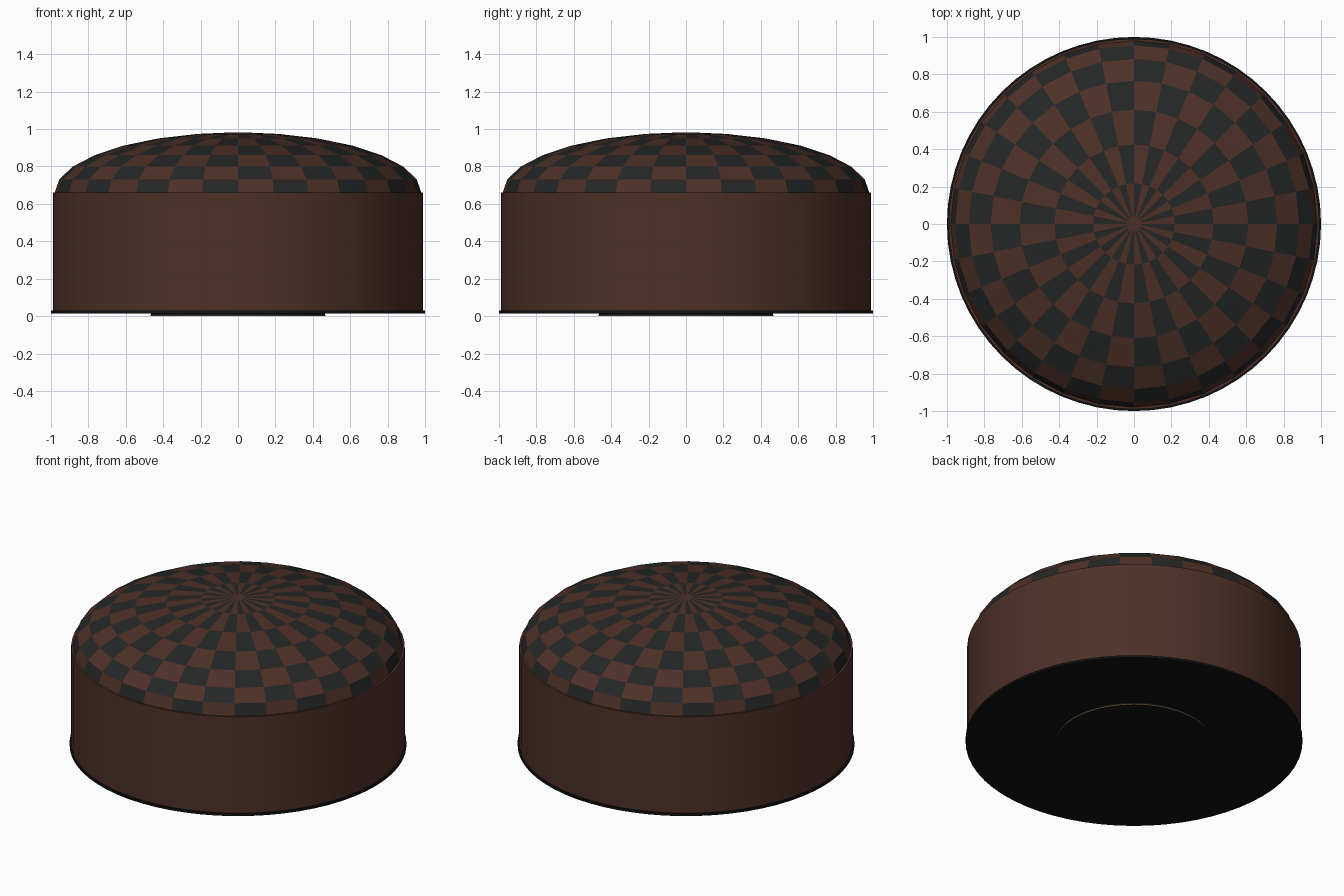
import bpy
import bmesh
from math import sin, cos, pi

SECTORS, ROWS = 32, 7
DOME_R, DOME_H, DOME_Z = 0.98, 0.322, 0.66
CAP_R = 0.04

cube = bpy.data.objects.get("Cube")
if cube:
    bpy.data.objects.remove(cube, do_unlink=True)


def material(name, r, g, b):
    m = bpy.data.materials.new(name)
    m.use_nodes = True
    m.diffuse_color = (r, g, b, 1)
    m.node_tree.nodes["Principled BSDF"].inputs["Base Color"].default_value = (r, g, b, 1)
    return m


brown = material("brown leather", 0.075, 0.03, 0.02)
charcoal = material("charcoal leather", 0.018, 0.019, 0.019)
gold = material("gold thread", 0.34, 0.22, 0.075)
black = material("black base", 0.006, 0.006, 0.006)


def disc(name, radius, z0, z1, mat, sides=64):
    """Upright cylinder between two heights."""
    bpy.ops.mesh.primitive_cylinder_add(vertices=sides, radius=radius, depth=z1 - z0,
                                        location=(0, 0, (z0 + z1) / 2))
    ob = bpy.context.object
    ob.name = name
    ob.data.materials.append(mat)
    bpy.ops.object.shade_smooth_by_angle()
    return ob


# Base, foot and body
disc("foot", 0.465, 0.0, 0.018, black)
disc("base_plate", 1.0, 0.015, 0.03, black)
disc("body", 0.99, 0.03, DOME_Z, brown)

# Gold outline around the foot
bpy.ops.mesh.primitive_torus_add(major_radius=0.465, minor_radius=0.003, major_segments=64,
                                 minor_segments=6, location=(0, 0, 0.003))
bpy.context.object.name = "foot_trim"
bpy.context.object.data.materials.append(gold)

# Checkered dome: each tile is inset so that its border forms the gold seam
bm = bmesh.new()
rings = []
for row in range(ROWS + 1):
    a = row / ROWS * pi / 2
    r = max(DOME_R * cos(a), CAP_R)
    z = DOME_Z + DOME_H * sin(a)
    rings.append([bm.verts.new((r * cos(2 * pi * i / SECTORS), r * sin(2 * pi * i / SECTORS), z))
                  for i in range(SECTORS)])
tiles = []
for row in range(ROWS):
    lower, upper = rings[row], rings[row + 1]
    for i in range(SECTORS):
        j = (i + 1) % SECTORS
        tile = bm.faces.new((lower[i], lower[j], upper[j], upper[i]))
        tile.material_index = (row + i) % 2
        tiles.append(tile)
bm.faces.new(rings[-1])
seams = bmesh.ops.inset_individual(bm, faces=tiles, thickness=0.0025, use_even_offset=True)
for face in seams["faces"]:
    face.material_index = 2
mesh = bpy.data.meshes.new("checkered_dome")
bm.to_mesh(mesh)
bm.free()
for mat in (brown, charcoal, gold):
    mesh.materials.append(mat)
bpy.context.collection.objects.link(bpy.data.objects.new("checkered_dome", mesh))
